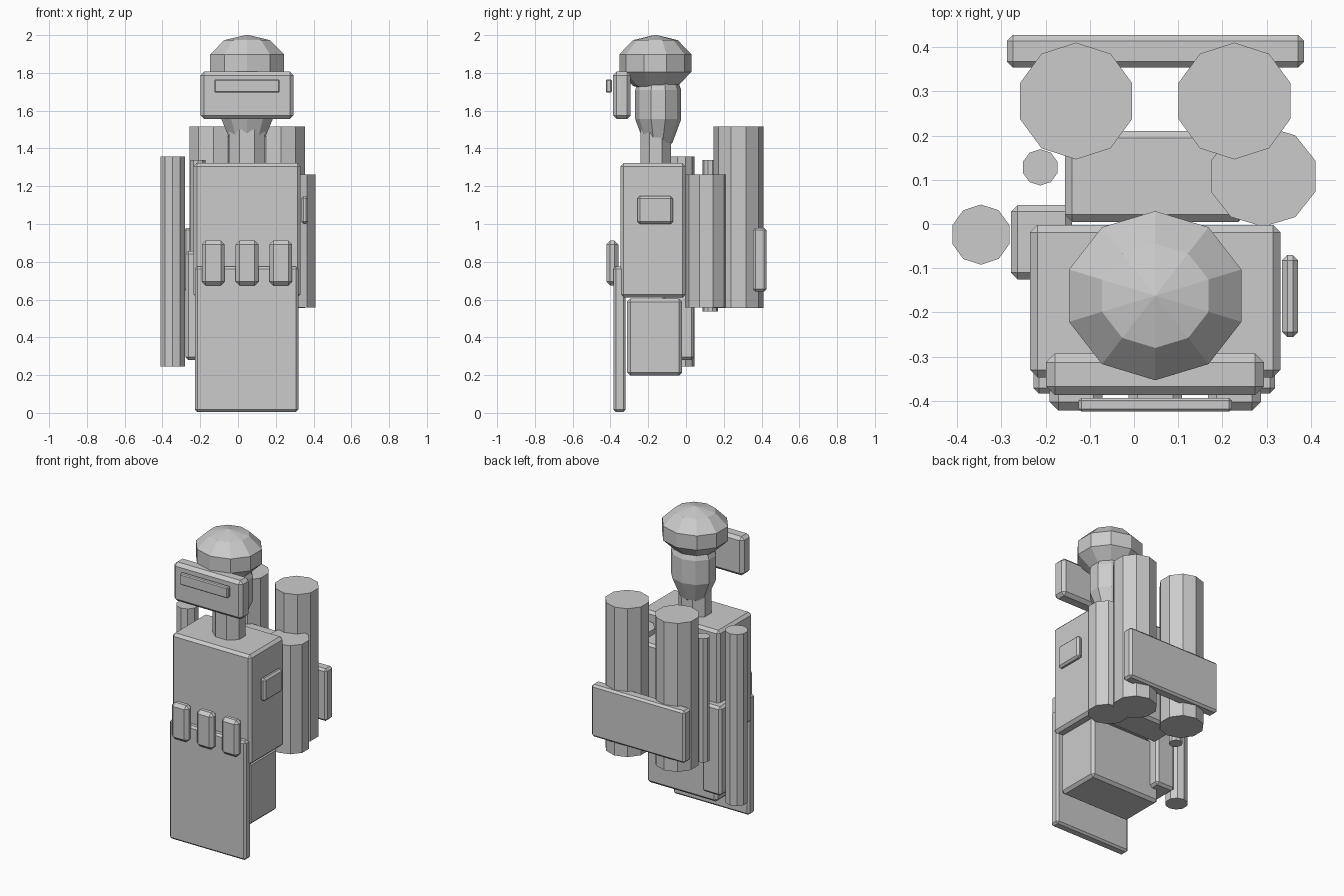
import bpy, math

if "Cube" in bpy.data.objects:
    bpy.data.objects.remove(bpy.data.objects["Cube"])


def box(name, x, y, z, bevel=0.015):
    """Chamfered box given by its (min, max) extents on each axis."""
    bpy.ops.mesh.primitive_cube_add(size=1, location=[(a + b) / 2 for a, b in (x, y, z)])
    o = bpy.context.object
    o.name = name
    o.scale = [b - a for a, b in (x, y, z)]
    bpy.ops.object.transform_apply(location=False, rotation=False, scale=True)
    m = o.modifiers.new("chamfer", 'BEVEL')
    m.width = bevel
    m.segments = 1
    return o


def tube(name, x, y, z, rx, ry, sides=10, turn=0.0):
    """Upright faceted cylinder spanning z = (min, max)."""
    bpy.ops.mesh.primitive_cylinder_add(vertices=sides, radius=1, depth=z[1] - z[0],
                                        location=(x, y, (z[0] + z[1]) / 2),
                                        rotation=(0, 0, turn))
    o = bpy.context.object
    o.name = name
    bpy.ops.object.transform_apply(location=False, rotation=True, scale=False)
    o.scale = (rx, ry, 1)
    return o


def ball(name, loc, radii):
    """Coarse faceted ellipsoid."""
    bpy.ops.mesh.primitive_uv_sphere_add(segments=10, ring_count=5, radius=1, location=loc)
    o = bpy.context.object
    o.name = name
    o.scale = radii
    return o


CX = 0.048  # body centre line

# Body
box("torso", (-0.235, 0.331), (-0.347, -0.002), (0.61, 1.322), 0.017)
box("skirt", (-0.205, 0.30), (-0.312, -0.02), (0.197, 0.605), 0.017)
box("front_apron", (-0.227, 0.319), (-0.383, -0.32), (0.005, 0.775), 0.012)

# Head
tube("neck", CX, -0.16, (1.30, 1.50), 0.103, 0.087, 8, math.pi / 8)
ball("head", (CX, -0.147, 1.632), (0.15, 0.128, 0.25))
ball("helmet", (CX, -0.162, 1.852), (0.2155, 0.201, 0.15))
box("face_mask", (-0.199, 0.294), (-0.387, -0.293), (1.555, 1.807), 0.02)
box("visor", (-0.125, 0.221), (-0.424, -0.393), (1.695, 1.766), 0.006)

# Belt pouches
for i in (-1, 0, 1):
    c = CX + i * 0.179
    box(f"belt_pouch_{i + 2}", (c - 0.06, c + 0.06), (-0.422, -0.358), (0.675, 0.912), 0.02)

# Side pieces
box("side_badge", (0.335, 0.371), (-0.256, -0.07), (1.0, 1.148), 0.012)
box("hip_case", (-0.278, -0.14), (-0.125, 0.043), (0.28, 0.857))
tube("side_roll", -0.346, -0.024, (0.245, 1.357), 0.068, 0.068)

# Backpack with tanks
box("backpack", (-0.156, 0.252), (0.005, 0.21), (0.57, 1.23), 0.016)
for side, s in (("left", -1), ("right", 1)):
    tube(f"back_tank_{side}", CX + s * 0.179, 0.278, (0.555, 1.517), 0.133, 0.132)
tube("side_tank", 0.292, 0.108, (0.558, 1.262), 0.124, 0.114)
tube("thin_pipe", -0.212, 0.128, (0.537, 1.34), 0.041, 0.041)
box("back_strap_plate", (-0.287, 0.384), (0.354, 0.427), (0.642, 0.98), 0.013)
